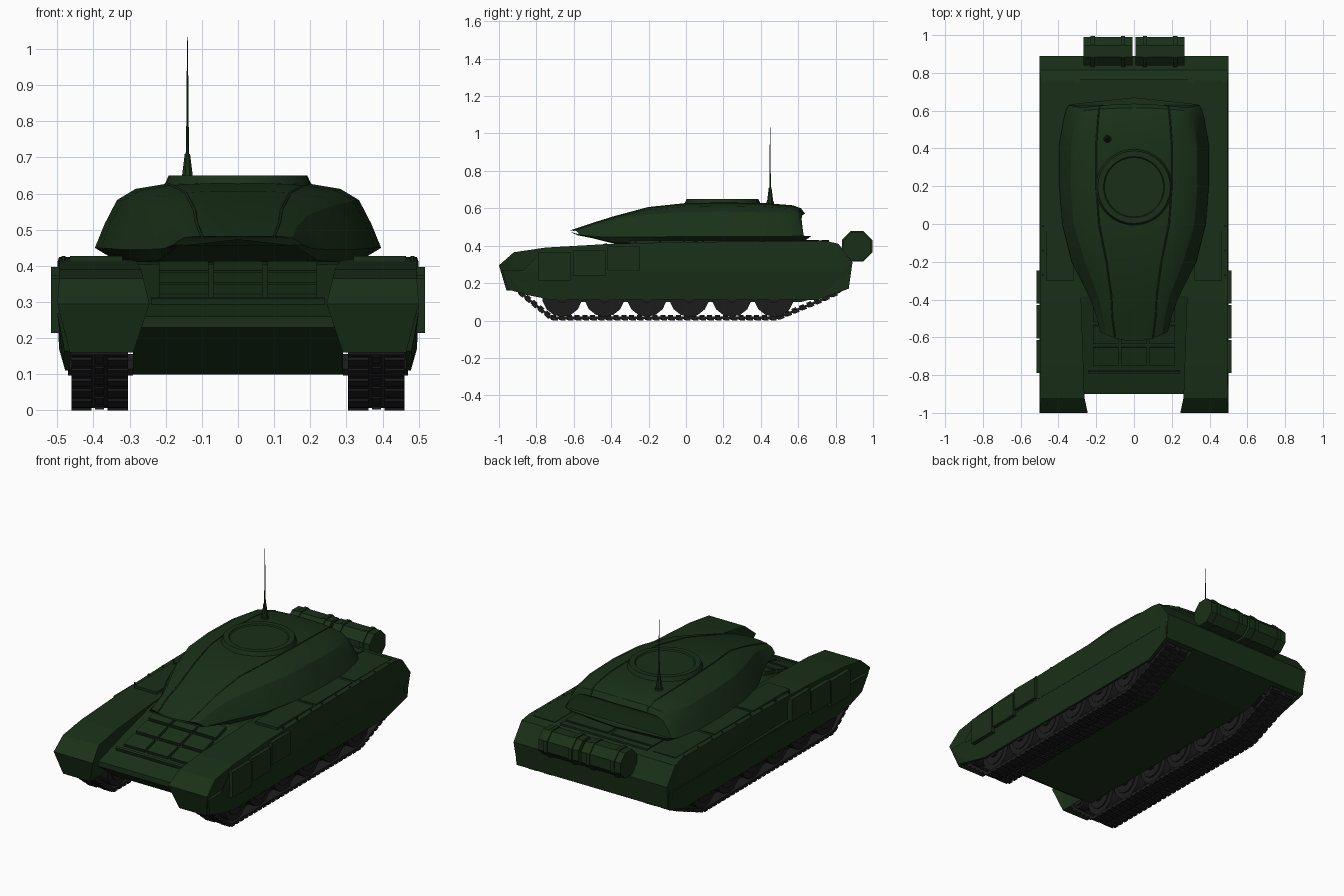
import bpy, bmesh, math
from mathutils import Matrix, Vector

if "Cube" in bpy.data.objects:
    bpy.data.objects.remove(bpy.data.objects["Cube"])


def material(name, c):
    m = bpy.data.materials.new(name)
    m.diffuse_color = (*c, 1)
    m.use_nodes = True
    m.node_tree.nodes["Principled BSDF"].inputs["Base Color"].default_value = m.diffuse_color
    return m


GREEN = material("dark_green", (0.010, 0.030, 0.009))
DARK = material("track_grey", (0.012, 0.012, 0.012))


def finish(name, bm, mat=GREEN, smooth=None):
    bmesh.ops.recalc_face_normals(bm, faces=bm.faces[:])
    me = bpy.data.meshes.new(name)
    bm.to_mesh(me)
    bm.free()
    me.materials.append(mat)
    ob = bpy.data.objects.new(name, me)
    bpy.context.collection.objects.link(ob)
    if smooth:
        bpy.ops.object.select_all(action='DESELECT')
        ob.select_set(True)
        bpy.context.view_layer.objects.active = ob
        bpy.ops.object.shade_smooth_by_angle(angle=math.radians(smooth))
    return ob


def prism(name, prof, side=1):
    """Side profile of (y, z, x_inner, x_outer) spanned across x."""
    bm = bmesh.new()
    a = [bm.verts.new((side * p[2], p[0], p[1])) for p in prof]
    b = [bm.verts.new((side * p[3], p[0], p[1])) for p in prof]
    n = len(prof)
    for i in range(n):
        j = (i + 1) % n
        bm.faces.new((a[i], a[j], b[j], b[i]))
    caps = [bm.faces.new(a), bm.faces.new(b[::-1])]
    bmesh.ops.triangulate(bm, faces=caps)
    return finish(name, bm)


def add_box(bm, lo, hi, frame=Matrix()):
    size = [h - l for l, h in zip(lo, hi)]
    mid = [(h + l) / 2 for l, h in zip(lo, hi)]
    bmesh.ops.create_cube(bm, size=1, matrix=frame @ Matrix.Translation(mid) @ Matrix.Diagonal((*size, 1)))


def add_cyl(bm, r1, r2, depth, loc, seg, axis='Z'):
    rot = Matrix.Rotation(math.pi / 2, 4, 'Y') if axis == 'X' else Matrix()
    spin = Matrix.Rotation(math.pi / seg, 4, 'Z')
    bmesh.ops.create_cone(bm, cap_ends=True, segments=seg, radius1=r1, radius2=r2, depth=depth,
                          matrix=Matrix.Translation(loc) @ rot @ spin)


# Centre hull between the tracks
prism("hull", [(y, z, -0.29, 0.29) for y, z in (
    (-0.9, 0.26), (-0.68, 0.325), (-0.38, 0.405), (0, 0.418), (0.75, 0.423), (0.815, 0.41),
    (0.89, 0.31), (0.87, 0.17), (0.62, 0.10), (-0.72, 0.10), (-0.9, 0.23))])

# Fenders, skirts and bolt-on side plates
for s, tag in ((1, "left"), (-1, "right")):
    prism("fender_" + tag, [
        (-1, .295, .245, .5), (-.92, .365, .262, .495), (-.75, .39, .268, .495), (-.4, .41, .28, .495),
        (0, .42, .28, .495), (.75, .425, .28, .495), (.815, .41, .28, .5), (.89, .31, .28, .5),
        (.87, .17, .28, .49), (.84, .165, .28, .49), (.83, .26, .28, .5), (-.88, .26, .28, .5),
        (-.91, .16, .29, .465), (-.96, .16, .29, .465)], s)
    prism("skirt_" + tag, [
        (-.985, .27, .47, .5), (.87, .27, .47, .5), (.87, .17, .47, .495), (.70, .11, .465, .478),
        (-.72, .11, .465, .478), (-.84, .135, .465, .485), (-.95, .165, .46, .48)], s)
    bm = bmesh.new()
    for y, z0, z1 in ((-.79, .215, .365), (-.605, .24, .375), (-.42, .268, .397)):
        x = sorted((s * .49, s * .517))
        add_box(bm, (x[0], y, z0), (x[1], y + .175, z1))
    finish("side_plates_" + tag, bm)
    bm = bmesh.new()
    for y in (-.3, .06, .42):
        x = sorted((s * .32, s * .465))
        add_box(bm, (x[0], y, .41), (x[1], y + .34, .427))
        for k in range(3):
            add_cyl(bm, .006, .006, .016, (s * .483, y + .03 + .13 * k, .42), 6)
    finish("fender_panels_" + tag, bm)

# Armour bricks on the front slope, and rear deck panels
bm = bmesh.new()
slope = Matrix.Translation((0, -.9, .26)) @ Matrix.Rotation(math.atan2(.145, .52), 4, 'X')
for row in range(3):
    for col in (-1, 0, 1):
        add_box(bm, (col * .15 - .068, .16 + row * .12, .0), (col * .15 + .068, .26 + row * .12, .02), slope)
add_box(bm, (-.24, .115, -.01), (.24, .13, .02), slope)
finish("front_armour_bricks", bm)
bm = bmesh.new()
for s in (-1, 1):
    x = sorted((s * .01, s * .285))
    add_box(bm, (x[0], .56, .41), (x[1], .71, .43))
add_box(bm, (-.285, .725, .41), (.285, .765, .43))
finish("engine_deck", bm)

# Turret: lofted cross-sections (y, bow, lean, top w/z, shoulder w/z, waist w/z, base w/z, keel z)
SECTIONS = (
    (-.62, .05, 0, .10, .482, .15, .478, .18, .458, .16, .456, .474),
    (-.50, .03, 0, .115, .522, .165, .510, .205, .448, .19, .435, .440),
    (-.38, 0, 0, .12, .557, .19, .538, .24, .446, .22, .415, .41),
    (-.20, 0, 0, .145, .607, .26, .567, .33, .446, .29, .41, .41),
    (0, 0, 0, .185, .628, .32, .58, .38, .45, .32, .41, .41),
    (.20, 0, 0, .20, .632, .335, .582, .396, .45, .33, .41, .41),
    (.42, 0, 0, .20, .628, .333, .578, .396, .45, .33, .41, .41),
    (.57, -.02, .05, .19, .616, .312, .57, .372, .45, .31, .415, .415),
    (.615, -.03, .15, .185, .60, .30, .56, .358, .452, .31, .43, .43),
    (.637, -.04, .28, .18, .57, .285, .54, .345, .456, .32, .452, .452))


def ring(sec):
    y0, bow, lean, wt, zt, ws, zs, w, zw, wb, zb, zk = sec
    half = [(wt * .5, zt), (wt, zt - .1 * (zt - zs)), (wt + .62 * (ws - wt), zt - .38 * (zt - zs)), (ws, zs),
            (ws + .56 * (w - ws), zs - .5 * (zs - zw)), (w, zw), (wb, zb)]
    pts = [(0, zt)] + half + [(0, zk)] + [(-x, z) for x, z in reversed(half)]
    return [Vector((x, y0 + bow * (x / w) ** 2 + lean * (zt - z), z)) for x, z in pts]


rings = [ring(s) for s in SECTIONS]
bm = bmesh.new()
loops = [[bm.verts.new(p) for p in r] for r in rings]
n = len(loops[0])
for a, b in zip(loops, loops[1:]):
    for i in range(n):
        j = (i + 1) % n
        bm.faces.new((a[i], a[j], b[j], b[i]))
for end in (loops[0], loops[-1]):
    h = n // 2
    for i in range(h):
        quad = [end[i], end[i + 1], end[n - i - 1], end[(n - i) % n]]
        bm.faces.new(list(dict.fromkeys(quad)))
finish("turret", bm, smooth=28)

# Raised seams running along the turret roof
cu = bpy.data.curves.new("turret_seams", 'CURVE')
cu.dimensions = '3D'
cu.bevel_depth = .004
cu.bevel_resolution = 0
for idx in (2, n - 2):
    sp = cu.splines.new('POLY')
    sp.points.add(len(rings) - 1)
    for pt, r in zip(sp.points, rings):
        pt.co = (*r[idx], 1)
cu.materials.append(GREEN)
bpy.context.collection.objects.link(bpy.data.objects.new("turret_seams", cu))

# Roof ring with a recessed lid
bm = bmesh.new()
bmesh.ops.create_circle(bm, cap_ends=True, segments=32, radius=.207, matrix=Matrix.Translation((0, .195, .615)))
for r, z in ((.192, .65), (.162, .65), (.157, .643)):
    f = max(bm.faces, key=lambda q: len(q.verts))
    res = bmesh.ops.extrude_discrete_faces(bm, faces=[f])["faces"][0]
    for v in res.verts:
        d = Vector((v.co.x, v.co.y - .195)).normalized() * r
        v.co = (d.x, d.y + .195, z)
finish("roof_ring", bm, smooth=25)

# Antenna: tapered base and stepped whip
bm = bmesh.new()
for r1, r2, z0, z1 in ((.022, .022, .60, .635), (.018, .008, .635, .71), (.005, .004, .71, .787),
                       (.003, .0025, .787, .94), (.0015, .001, .94, 1.033)):
    add_cyl(bm, r1, r2, z1 - z0, (-.14, .45, (z0 + z1) / 2), 8)
finish("antenna", bm)

# Rear drums with straps and brackets
bm = bmesh.new()
for s in (-1, 1):
    add_cyl(bm, .081, .081, .26, (s * .138, .915, .397), 8, 'X')
    for x in (.058, .218):
        add_cyl(bm, .088, .088, .022, (s * x, .915, .397), 8, 'X')
        add_box(bm, (s * x - .012, .80, .33), (s * x + .012, .88, .39))
finish("rear_drums", bm)

# Running gear: wheels, idler and sprocket
for s, tag in ((1, "left"), (-1, "right")):
    bm = bmesh.new()
    wheels = [(-.662 + .2265 * i, .127, .107) for i in range(6)] + [(-.845, .19, .055), (.775, .185, .055)]
    for y, z, r in wheels:
        for x in (.338, .425):
            add_cyl(bm, r, r, .05, (s * x, y, z), 14, 'X')
        add_cyl(bm, r * .7, r * .7, .15, (s * .38, y, z), 12, 'X')
        add_cyl(bm, r * .3, r * .3, .18, (s * .38, y, z), 8, 'X')
    finish("wheels_" + tag, bm, DARK, 30)

# Track links stepped along a closed path
PATH = [Vector((0, y, z)) for y, z in (
    (-.72, .012), (.49, .012), (.73, .11), (.815, .15), (.835, .19), (.80, .245),
    (-.86, .245), (-.905, .20), (-.895, .155), (-.86, .125))]
for s, tag in ((1, "left"), (-1, "right")):
    bm = bmesh.new()
    for a, b in zip(PATH, PATH[1:] + PATH[:1]):
        d = b - a
        frame = Matrix.Translation(a) @ Matrix.Rotation(math.atan2(d.z, d.y), 4, 'X')
        add_box(bm, (s * .383 - .078, -.003, -.004), (s * .383 + .078, d.length + .003, .009), frame)
        count = max(1, round(d.length / .042))
        step = d.length / count
        for i in range(count):
            y = (i + .5) * step
            for cx in (-.05, .05):
                add_box(bm, (s * .383 + cx - .028, y - .014, -.012), (s * .383 + cx + .028, y + .014, .0), frame)
            add_box(bm, (s * .383 - .012, y - .022, -.009), (s * .383 + .012, y + .005, .018), frame)
    finish("track_" + tag, bm, DARK)
